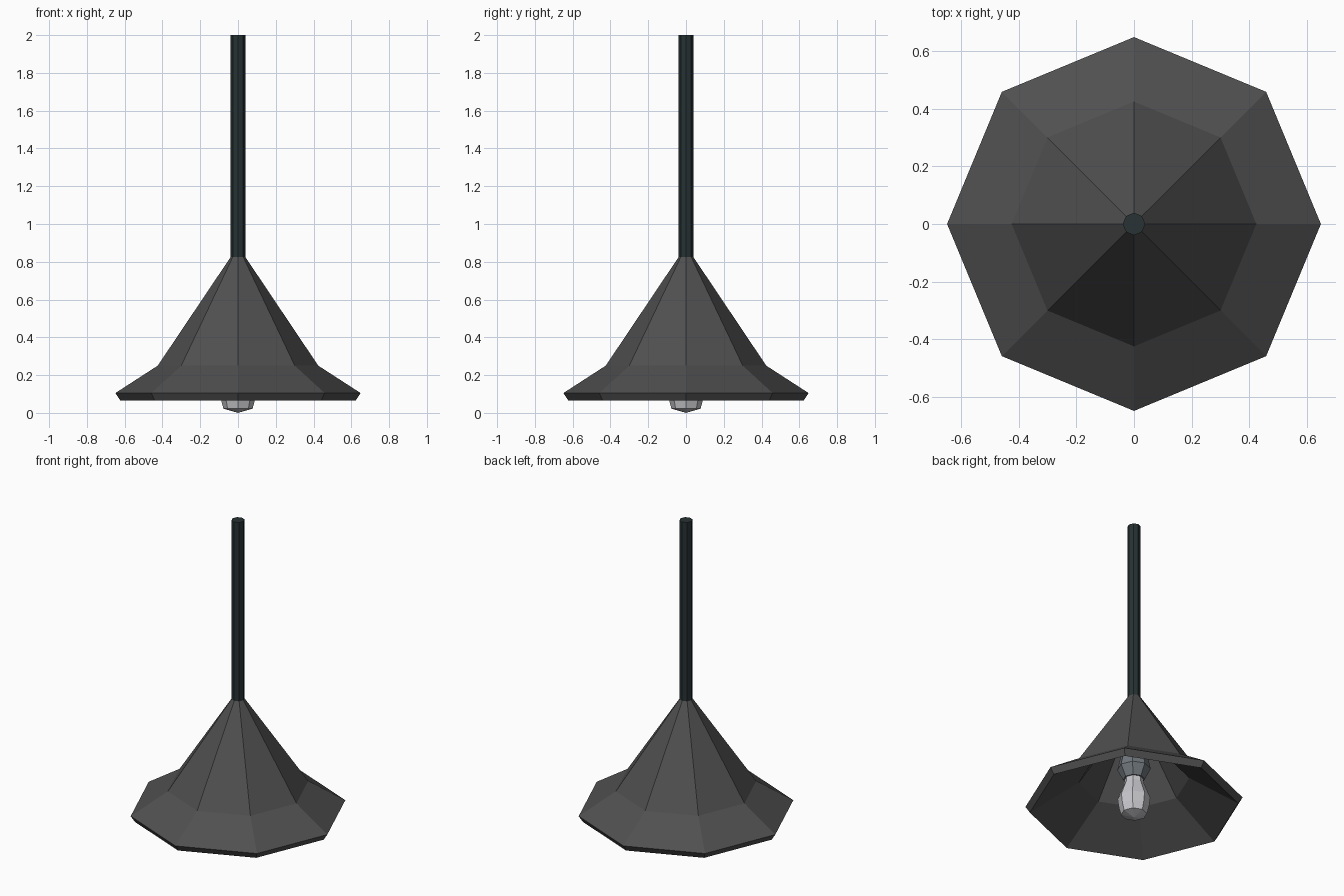
import bpy, bmesh, math

if "Cube" in bpy.data.objects:
    bpy.data.objects.remove(bpy.data.objects["Cube"])


def mat(name, rgb):
    m = bpy.data.materials.new(name)
    m.diffuse_color = (*rgb, 1)
    m.use_nodes = True
    m.node_tree.nodes["Principled BSDF"].inputs["Base Color"].default_value = m.diffuse_color
    return m


def lathe(name, profile, material, sides=8):
    """Revolve (radius, z) points into a flat faced solid; radius 0 makes a tip."""
    bm = bmesh.new()
    rings = []
    for r, z in profile:
        if r == 0:
            rings.append([bm.verts.new((0, 0, z))] * sides)
        else:
            rings.append([bm.verts.new((r * math.cos(i * math.tau / sides),
                                        r * math.sin(i * math.tau / sides), z))
                          for i in range(sides)])
    for a, b in zip(rings, rings[1:]):
        for i in range(sides):
            j = (i + 1) % sides
            quad = list(dict.fromkeys((a[i], a[j], b[j], b[i])))
            bm.faces.new(quad)
    bmesh.ops.recalc_face_normals(bm, faces=bm.faces)
    me = bpy.data.meshes.new(name)
    bm.to_mesh(me)
    bm.free()
    me.materials.append(material)
    ob = bpy.data.objects.new(name, me)
    bpy.context.collection.objects.link(ob)
    return ob


shade_grey = mat("shade grey", (0.08, 0.08, 0.08))
pole_dark = mat("dark green grey", (0.021, 0.032, 0.034))
socket_grey = mat("socket grey", (0.16, 0.18, 0.20))
bulb_white = mat("bulb white", (0.57, 0.57, 0.60))

# Hanging pole, its lower end hidden in the shade
lathe("pole", [(0, 2.0), (0.039, 2.0), (0.039, 0.60), (0, 0.60)], pole_dark)

# Flared shade: outer skin, rim band, then thicker inner skin
lathe("shade", [(0.039, 0.825), (0.425, 0.25), (0.649, 0.105), (0.623, 0.065),
                (0.33, 0.255), (0.03, 0.70), (0, 0.70)], shade_grey)

# Bulb socket
lathe("socket", [(0, 0.62), (0.05, 0.60), (0.07, 0.50), (0.08, 0.42), (0.10, 0.33),
                 (0.065, 0.26), (0, 0.26)], socket_grey)

# Bulb
lathe("bulb", [(0, 0.28), (0.055, 0.28), (0.06, 0.23), (0.098, 0.13), (0.09, 0.07),
               (0.077, 0.022), (0, 0.0)], bulb_white)
